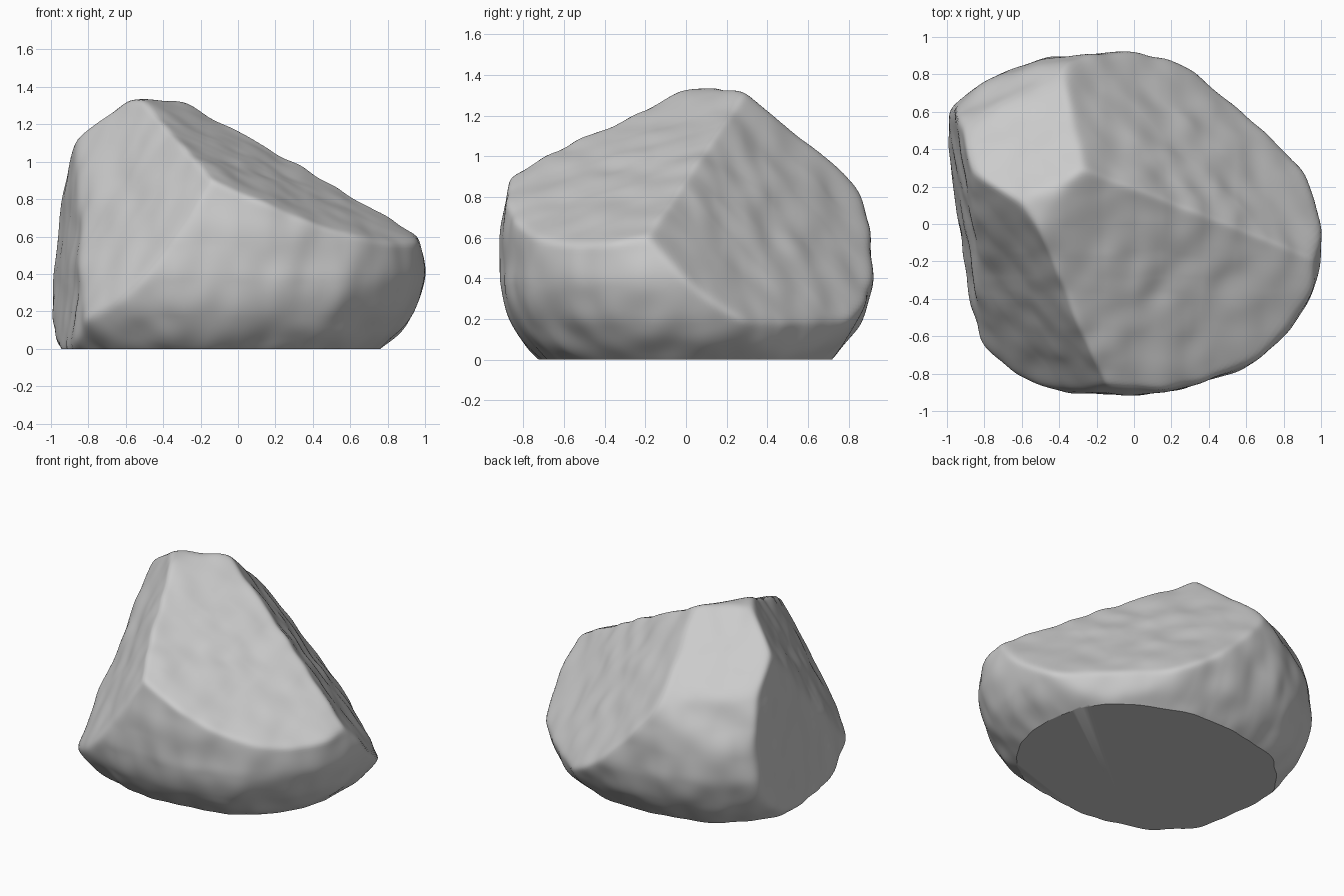
import bpy
import bmesh
from mathutils import Vector, noise

cube = bpy.data.objects.get("Cube")
if cube:
    bpy.data.objects.remove(cube, do_unlink=True)

CENTRE = Vector((-0.05, 0, 0.5))
SHARPNESS = 60

# Broken faces of the boulder: outward normal and distance from the origin
FACETS = [
    ((0.396, -0.265, 0.879), 0.975),   # long front slope
    ((0.558, 0.592, 0.58), 0.79),      # back slope
    ((-0.25, 0.575, 0.78), 1.265),     # upper rear shoulder
    ((-0.45, 0.80, 0.40), 1.20),       # worn edge below the shoulder
    ((-0.70, -0.535, 0.473), 1.0),     # steep front face
    ((-0.98, -0.145, 0.10), 0.925),    # upright side
    ((0.66, 0.71, -0.25), 0.762),      # undercut below the back slope
    ((0, 0, 1), 1.337),                # small crown
]
FACETS = [(Vector(n), d) for n, d in FACETS]


def inside_body(p):
    """Rounded body, taller above its widest level than below it."""
    h = p.z - 0.42
    tall = 1.6 if h > 0 else 0.64
    return (abs(p.x + 0.1) / 1.1) ** 2.3 + (abs(p.y) / 0.912) ** 2.3 + (h / tall) ** 2 < 1


def body_radius(ray):
    low, high = 0.0, 3.0
    for _ in range(18):
        mid = (low + high) / 2
        if inside_body(CENTRE + ray * mid):
            low = mid
        else:
            high = mid
    return low


def rock_radius(ray):
    """Blend the body and the facets, leaving slightly worn edges."""
    radii = [body_radius(ray)]
    for normal, dist in FACETS:
        facing = normal.dot(ray)
        if facing > 0.05:
            radii.append((dist - normal.dot(CENTRE)) / facing)
    nearest = min(radii)
    total = sum((nearest / r) ** SHARPNESS for r in radii)
    return nearest * total ** (-1 / SHARPNESS)


def roughness(p):
    """Broad dents, smaller chips and fine upright grain."""
    grain = Vector((p.x * 7, p.y * 7, p.z * 3))
    return (0.012 * noise.noise(p * 2.6) + 0.014 * noise.noise(p * 5.5)
            + 0.008 * noise.noise(grain))


# Boulder surface
bm = bmesh.new()
bmesh.ops.create_icosphere(bm, subdivisions=7, radius=1)
for v in bm.verts:
    ray = v.co.normalized()
    p = CENTRE + ray * rock_radius(ray)
    v.co = p + ray * roughness(p)

# Flat underside
geom = bm.verts[:] + bm.edges[:] + bm.faces[:]
cut = bmesh.ops.bisect_plane(bm, geom=geom, plane_co=(0, 0, 0),
                             plane_no=(0, 0, 1), clear_inner=True)
rim = [e for e in cut["geom_cut"] if isinstance(e, bmesh.types.BMEdge)]
bmesh.ops.edgeloop_fill(bm, edges=rim)
bmesh.ops.recalc_face_normals(bm, faces=bm.faces[:])

mesh = bpy.data.meshes.new("boulder")
bm.to_mesh(mesh)
bm.free()
boulder = bpy.data.objects.new("boulder", mesh)
bpy.context.collection.objects.link(boulder)

# Grey stone
stone = bpy.data.materials.new("grey stone")
stone.use_nodes = True
colour = (0.6, 0.6, 0.6, 1)
stone.diffuse_color = colour
stone.node_tree.nodes["Principled BSDF"].inputs["Base Color"].default_value = colour
mesh.materials.append(stone)

bpy.ops.object.select_all(action="DESELECT")
boulder.select_set(True)
bpy.context.view_layer.objects.active = boulder
bpy.ops.object.shade_smooth_by_angle(angle=0.6)
